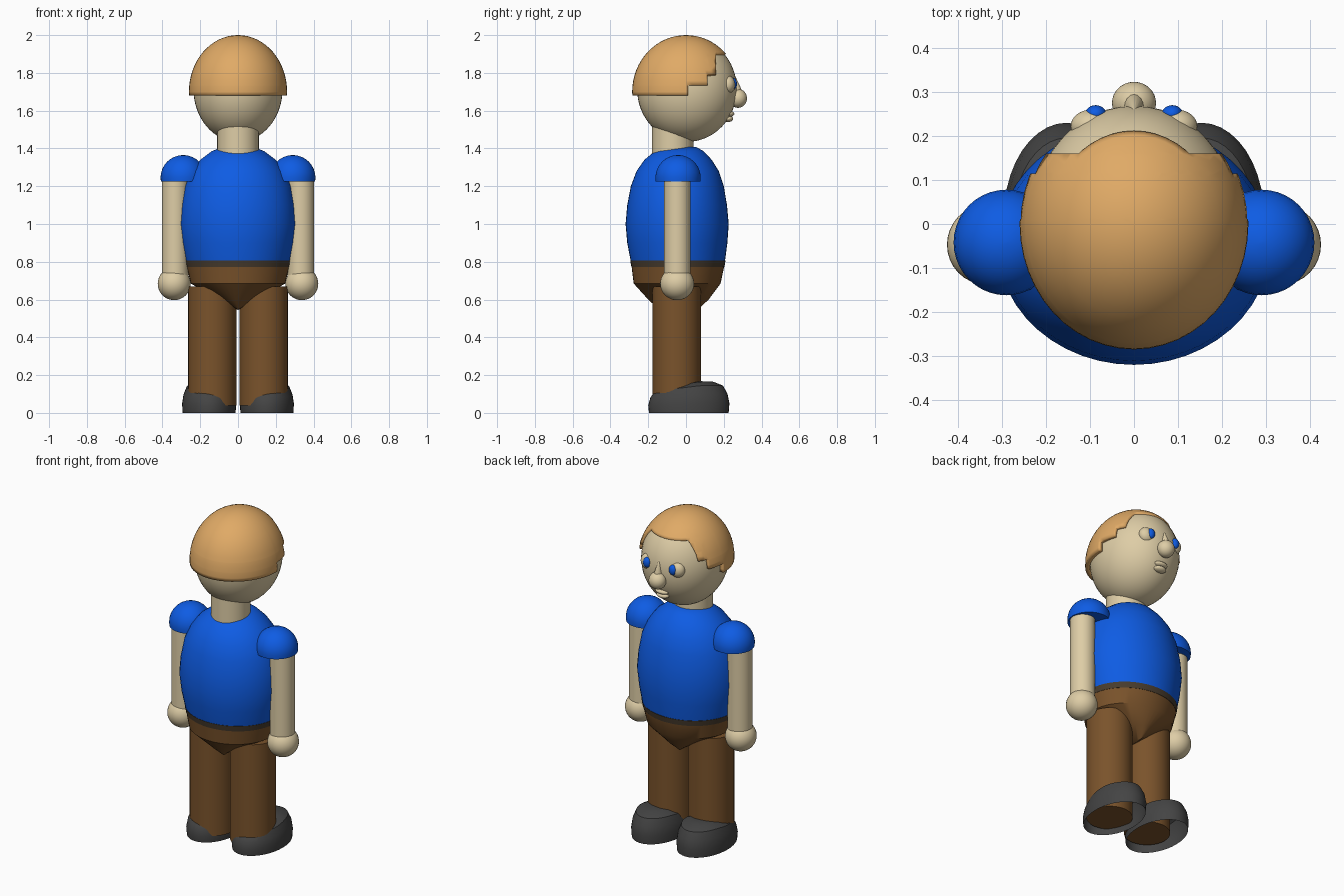
import bpy, bmesh, math
from mathutils import Matrix, Vector

if "Cube" in bpy.data.objects:
    bpy.data.objects.remove(bpy.data.objects["Cube"])


def material(name, r, g, b):
    lin = lambda c: ((c / 255 + 0.055) / 1.055) ** 2.4 if c > 10 else c / 255 / 12.92
    m = bpy.data.materials.new(name)
    m.diffuse_color = (lin(r), lin(g), lin(b), 1)
    m.use_nodes = True
    m.node_tree.nodes["Principled BSDF"].inputs["Base Color"].default_value = m.diffuse_color
    return m


SKIN = material("skin", 222, 205, 166)
HAIR = material("hair", 224, 170, 102)
BLUE = material("blue", 14, 92, 228)
BROWN = material("brown", 122, 83, 43)
BELT = material("belt", 72, 60, 46)
SHOE = material("dark grey", 68, 68, 68)


def finish(name, bm, mat, angle=35):
    bmesh.ops.recalc_face_normals(bm, faces=bm.faces)
    me = bpy.data.meshes.new(name)
    bm.to_mesh(me)
    bm.free()
    me.materials.append(mat)
    for p in me.polygons:
        p.use_smooth = True
    me.set_sharp_from_angle(angle=math.radians(angle))
    ob = bpy.data.objects.new(name, me)
    bpy.context.collection.objects.link(ob)
    return ob


def loft(name, rings, mat, n=40, height=None, caps=(True, True)):
    """Stack of ellipses (z, rx, ry, cx, cy); height(y) may scale z."""
    bm = bmesh.new()
    loops = []
    for z, rx, ry, cx, cy in rings:
        loop = []
        for i in range(n):
            a = 2 * math.pi * i / n
            x, y = cx + rx * math.cos(a), cy + ry * math.sin(a)
            loop.append(bm.verts.new((x, y, z * height(y) if height else z)))
        loops.append(loop)
    for a, b in zip(loops, loops[1:]):
        for i in range(n):
            j = (i + 1) % n
            bm.faces.new((a[i], a[j], b[j], b[i]))
    if caps[0]:
        bm.faces.new(loops[0][::-1])
    if caps[1]:
        bm.faces.new(loops[-1])
    return finish(name, bm, mat)


def ball_mesh(centre, radii, u=32, v=20):
    bm = bmesh.new()
    bmesh.ops.create_uvsphere(bm, u_segments=u, v_segments=v, radius=1)
    bm.transform(Matrix.Translation(centre) @ Matrix.Diagonal((*radii, 1)))
    return bm


def ball(name, centre, radii, mat, u=32, v=20):
    return finish(name, ball_mesh(centre, radii, u, v), mat, 60)


# Head and neck
ball("head", (0, 0.005, 1.715), (0.236, 0.264, 0.28), SKIN, 48, 32)
loft("neck", [(1.36, 0.11, 0.11, 0, -0.07), (1.55, 0.11, 0.11, 0, -0.07)], SKIN)

# Hair: shell cut along a stepped hairline that rises toward the face
bm = ball_mesh((0, 0, 1.70), (0.26, 0.285, 0.30), 48, 32)
for axis, values in ((Vector((0, 1, 0)), (0.01, 0.115, 0.16)),
                     (Vector((0, 0, 1)), (1.68, 1.735, 1.79, 1.90))):
    for v in values:
        bmesh.ops.bisect_plane(bm, geom=bm.verts[:] + bm.edges[:] + bm.faces[:],
                               plane_co=axis * v, plane_no=axis)


def hairline(y):
    return 1.68 if y < 0.01 else 1.735 if y < 0.115 else 1.79 if y < 0.16 else 1.90


drop = []
for f in bm.faces:
    c = f.calc_center_median()
    if c.z < hairline(c.y):
        drop.append(f)
bmesh.ops.delete(bm, geom=drop, context='FACES')
hair = finish("hair", bm, HAIR)
shell = hair.modifiers.new("shell", 'SOLIDIFY')
shell.thickness = 0.025
shell.offset = -1

# Face details
ball("nose", (0, 0.275, 1.665), (0.05, 0.048, 0.05), SKIN)
loft("nose_bridge", [(1.66, 0.032, 0.03, 0, 0.265), (1.71, 0.022, 0.03, 0, 0.265),
                     (1.785, 0.005, 0.01, 0, 0.25)], SKIN, 16)
ball("upper_lip", (0, 0.228, 1.583), (0.045, 0.028, 0.016), SKIN, 24, 12)
ball("lower_lip", (0, 0.222, 1.557), (0.04, 0.028, 0.017), SKIN, 24, 12)

# Torso, belt and hips
loft("shirt", [(0.80, 0.276, 0.249, 0, -0.043), (0.90, 0.297, 0.265, 0, -0.046),
               (1.00, 0.310, 0.273, 0, -0.047), (1.10, 0.302, 0.264, 0, -0.047),
               (1.20, 0.283, 0.246, 0, -0.046), (1.28, 0.247, 0.218, 0, -0.044),
               (1.34, 0.200, 0.178, 0, -0.042), (1.385, 0.140, 0.130, 0, -0.036),
               (1.407, 0.085, 0.085, 0, -0.03)], BLUE, 48)
loft("belt", [(0.772, 0.272, 0.246, 0, -0.043), (0.806, 0.279, 0.252, 0, -0.043)],
     BELT, 48)
loft("trouser_hips", [(0.545, 0.002, 0.10, 0, -0.04), (0.60, 0.10, 0.16, 0, -0.04),
                      (0.685, 0.25, 0.23, 0, -0.047), (0.775, 0.271, 0.245, 0, -0.043)],
     BROWN, 48)


def shoe_height(y):
    return 0.13 + 0.04 * min(1, max(0, (y + 0.2) / 0.28))


# Paired parts
for s, side in ((-1, "left"), (1, "right")):
    ball(side + "_eyeball", (s * 0.097, 0.222, 1.738), (0.047, 0.038, 0.047), SKIN)
    ball(side + "_iris", (s * 0.087, 0.25, 1.742), (0.024, 0.02, 0.031), BLUE, 24, 14)

    # Sleeve dome, slightly more than a half ball with a flat underside
    rings = []
    for i in range(10):
        a = math.radians(-9 + 97 * i / 9)
        r = 0.12 * math.cos(a)
        rings.append((1.245 + 0.12 * math.sin(a), r, r, s * 0.29, -0.042))
    loft(side + "_sleeve", rings, BLUE)

    loft(side + "_arm", [(0.70, 0.07, 0.07, s * 0.333, -0.046),
                         (1.26, 0.07, 0.07, s * 0.333, -0.046)], SKIN, 32)
    ball(side + "_hand", (s * 0.338, -0.047, 0.684), (0.087, 0.09, 0.087), SKIN)
    loft(side + "_leg", [(0.04, 0.128, 0.128, s * 0.136, -0.049),
                         (0.67, 0.128, 0.128, s * 0.136, -0.049)], BROWN)

    # Shoe: domed shell, open underneath, higher toward the toe
    steps = ((0, 0.98), (0.3, 1.0), (0.6, 0.95), (0.85, 0.84), (0.97, 0.6), (1, 0.25))
    loft(side + "_shoe", [(t, 0.143 * k, 0.215 * k, s * 0.153, 0.015)
                          for t, k in steps], SHOE, 40, shoe_height, (False, True))
